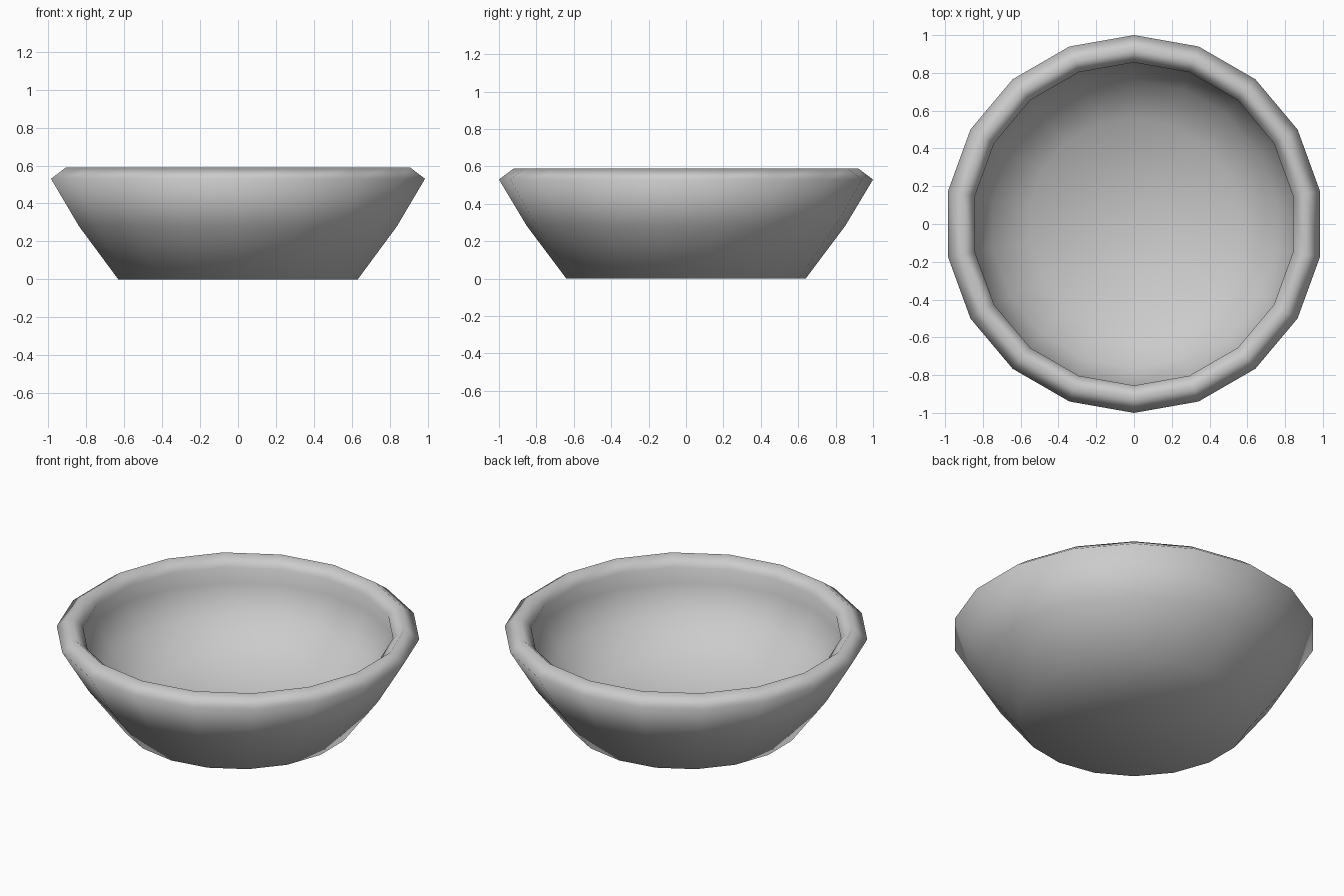
import bpy, bmesh, math
from mathutils import Vector

if "Cube" in bpy.data.objects:
    bpy.data.objects.remove(bpy.data.objects["Cube"], do_unlink=True)

SIDES = 18

# One plain grey for the whole bowl
grey = bpy.data.materials.new("light_grey")
grey.use_nodes = True
colour = (0.6, 0.6, 0.6, 1)
grey.diffuse_color = colour
grey.node_tree.nodes["Principled BSDF"].inputs["Base Color"].default_value = colour

# Cross-section (radius, height): base, outer wall, rounded rim, undercut lip, inside
profile = [
    (0, 0), (0.64, 0), (0.85, 0.28), (1, 0.53),
    (0.92, 0.59), (0.855, 0.53), (0.87, 0.43),
    (0.76, 0.27), (0.56, 0.1), (0, 0.07),
]


def lathe(name, points, material):
    """Spin a cross-section around z into a closed, smooth object."""
    bm = bmesh.new()
    verts = [bm.verts.new((0, r, z)) for r, z in points]
    edges = [bm.edges.new(pair) for pair in zip(verts, verts[1:])]
    bmesh.ops.spin(bm, geom=verts + edges, cent=Vector(), axis=(0, 0, 1),
                   angle=math.tau, steps=SIDES, use_duplicate=False)
    bmesh.ops.remove_doubles(bm, verts=bm.verts, dist=0.0005)
    bmesh.ops.recalc_face_normals(bm, faces=bm.faces)
    for face in bm.faces:
        face.smooth = True
    mesh = bpy.data.meshes.new(name)
    bm.to_mesh(mesh)
    bm.free()
    mesh.materials.append(material)
    obj = bpy.data.objects.new(name, mesh)
    bpy.context.collection.objects.link(obj)
    return obj


lathe("bowl", profile, grey)
